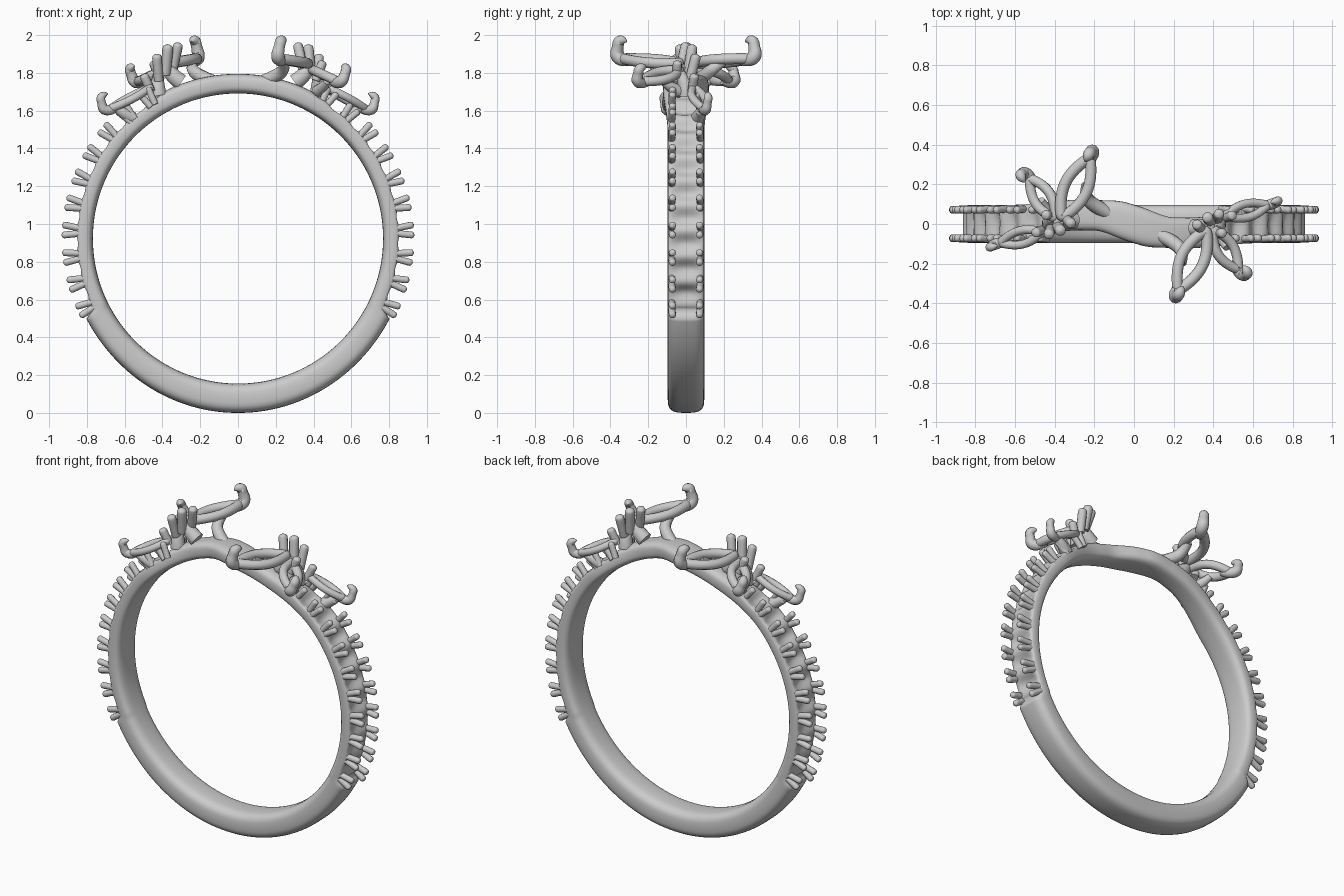
import bpy, bmesh, math
from math import sin, cos, pi, radians, degrees
from mathutils import Vector as V

if "Cube" in bpy.data.objects:
    bpy.data.objects.remove(bpy.data.objects["Cube"])

CZ = 0.923                     # ring centre height
STEP = 9.1                     # spacing of the stone seats, degrees
START, END = -27.5, 60         # stone-set arc, measured up from the side
PRONG_ANGLES = [-24.5 + STEP * i for i in range(10)]


def smooth(a, b, x):
    t = max(0.0, min(1.0, (x - a) / (b - a)))
    return t * t * (3 - 2 * t)


def power(v, e):
    return math.copysign(abs(v) ** e, v)


# Shank: swept section with an S-bend on top and scalloped stone seats
def shank():
    n, m = 360, 32
    bm = bmesh.new()
    rings = []
    for i in range(n):
        a = 2 * pi * i / n
        elev = degrees(math.asin(sin(a)))              # same on both sides
        side = 1 if cos(a) >= 0 else -1
        phi = 90 - elev                                # degrees from the top
        bend = sin(radians(min(phi, 16) / 16 * 90)) * (1 - smooth(20, 48, phi))
        off = -0.045 * bend * side
        half = 0.097 - 0.02 * smooth(2, 14, phi) * (1 - smooth(22, 48, phi))
        seat = smooth(START, START + 1.2, elev) * (1 - smooth(END - 4, END + 4, elev))
        solid = 0.908 + 0.015 * smooth(-25, -85, elev) if elev < -25 else 0.908
        if elev < -25:
            solid = 0.923 - 0.015 * smooth(-85, -25, elev)
        outer = solid + (0.872 - solid) * smooth(START, START + 1.2, elev)
        wave = 0.5 - 0.5 * cos(2 * pi * (elev - PRONG_ANGLES[0]) / STEP)
        inner, ring = 0.768, []
        mid, hr = (inner + outer) / 2, (outer - inner) / 2
        for j in range(m):
            t = 2 * pi * j / m
            y = half * power(cos(t), 0.6)
            r = mid + hr * power(sin(t), 0.65)
            if sin(t) > 0:
                q = 1 - (y / half) ** 2
                r -= seat * (0.008 + 0.034 * wave) * q
            ring.append(bm.verts.new((r * cos(a), y + off, CZ + r * sin(a))))
        rings.append(ring)
    for i in range(n):
        for j in range(m):
            p, q = rings[i], rings[(i + 1) % n]
            bm.faces.new((p[j], q[j], q[(j + 1) % m], p[(j + 1) % m]))
    bmesh.ops.recalc_face_normals(bm, faces=bm.faces)
    me = bpy.data.meshes.new("shank")
    bm.to_mesh(me)
    bm.free()
    ob = bpy.data.objects.new("shank", me)
    bpy.context.collection.objects.link(ob)
    me.shade_smooth()


# Tapered tubes: each path is (points, radii, closed); flip turns it half round z
def tubes(name, paths, flip, res=6):
    cu = bpy.data.curves.new(name, 'CURVE')
    cu.dimensions, cu.bevel_depth, cu.bevel_resolution = '3D', 1.0, 3
    cu.use_fill_caps, cu.resolution_u = True, res
    s = -1 if flip else 1
    for pts, radii, closed in paths:
        sp = cu.splines.new('NURBS')
        sp.points.add(len(pts) - 1)
        for k, p in enumerate(pts):
            sp.points[k].co = (s * p[0], s * p[1], p[2], 1)
            sp.points[k].radius = radii[k] if isinstance(radii, list) else radii
        sp.order_u, sp.use_cyclic_u, sp.use_endpoint_u = 3, closed, not closed
    ob = bpy.data.objects.new(name, cu)
    bpy.context.collection.objects.link(ob)
    bpy.ops.object.select_all(action='DESELECT')
    ob.select_set(True)
    bpy.context.view_layer.objects.active = ob
    bpy.ops.object.convert(target='MESH')
    bpy.context.object.data.shade_smooth()


# Pointed oval leaf frame with a hooked claw at its tip
def leaf(base, tip, normal, half, rad, claw):
    base, tip, n = V(base), V(tip), V(normal).normalized()
    d = (tip - base).normalized()
    n = (n - d * n.dot(d)).normalized()
    lat = n.cross(d)
    ts = [k / 8 for k in range(9)]
    left = [base.lerp(tip, t) + lat * half * sin(pi * t) ** 0.9 if 0 < t < 1 else base.lerp(tip, t) for t in ts]
    right = [base.lerp(tip, t) - lat * half * sin(pi * t) ** 0.9 for t in ts[1:-1]]
    hook = [tip - d * .05 - n * .012, tip - n * .012, tip + d * .038 + n * claw * .15,
            tip + d * .03 + n * claw * .6, tip + d * .025 + n * claw * .95,
            tip - d * .006 + n * claw, tip - d * .022 + n * claw * .93]
    k = rad / .028
    hr = [v * k for v in (.02, .034, .036, .029, .030, .022, .004)]
    return [(left + right[::-1], rad, True), (hook, hr, False)]


def claw(base, tip, r):
    b, t = V(base), V(tip)
    return ([b, b.lerp(t, .5), b.lerp(t, .85), t, t + (t - b) * .04],
            [r, r, r * 1.05, r * .9, r * .1], False)


def polar(deg, r, y):
    a = radians(deg)
    return (r * cos(a), y, CZ + r * sin(a))


shank()
for flip, side in ((False, "right"), (True, "left")):
    tubes(side + "_large_leaf", leaf((.365, -.03, 1.85), (.222, -.335, 1.875), (.15, 0, 1), .06, .029, .10), flip)
    tubes(side + "_middle_leaf", leaf((.395, -.03, 1.815), (.527, -.23, 1.755), (.45, 0, .9), .048, .026, .085), flip)
    tubes(side + "_small_leaf", leaf((.46, .04, 1.725), (.675, .095, 1.61), (.5, .25, .85), .036, .022, .085), flip)

    # Claws gathered where the leaves meet
    tubes(side + "_centre_claws", [
        claw((.345, -.03, 1.82), (.315, .0, 1.955), .026),
        claw((.385, .01, 1.79), (.37, .035, 1.945), .028),
        claw((.42, .02, 1.76), (.43, .055, 1.895), .026),
        claw((.41, -.05, 1.76), (.45, -.045, 1.86), .024),
        claw((.46, .03, 1.70), (.50, .045, 1.79), .024)], flip)

    # Stems rising from the shank to the leaves
    tubes(side + "_stems", [
        ([(.12, -.05, 1.75), (.20, -.09, 1.78), (.25, -.14, 1.82), (.24, -.2, 1.86)], [.035, .036, .032, .024], False),
        ([(.3, -.02, 1.75), (.36, -.02, 1.79), (.38, -.02, 1.84)], [.045, .045, .03], False),
        ([(.42, .0, 1.68), (.43, .0, 1.74), (.42, -.03, 1.80)], [.045, .04, .025], False),
        ([(.42, -.03, 1.7), (.45, -.08, 1.72), (.47, -.12, 1.755)], [.035, .03, .02], False),
        ([(.56, .06, 1.56), (.61, .08, 1.59), (.65, .085, 1.615)], [.035, .032, .02], False)], flip)

    # Split prongs along both rims of the stone-set arc
    prongs = []
    for a in PRONG_ANGLES:
        for s in (-1, 1):
            for k in (-1, 1):
                prongs.append(claw(polar(a + k * .9, .835, s * .076), polar(a + k * 1.7, .93, s * .071), .0185))
    tubes(side + "_prongs", prongs, flip, 4)
